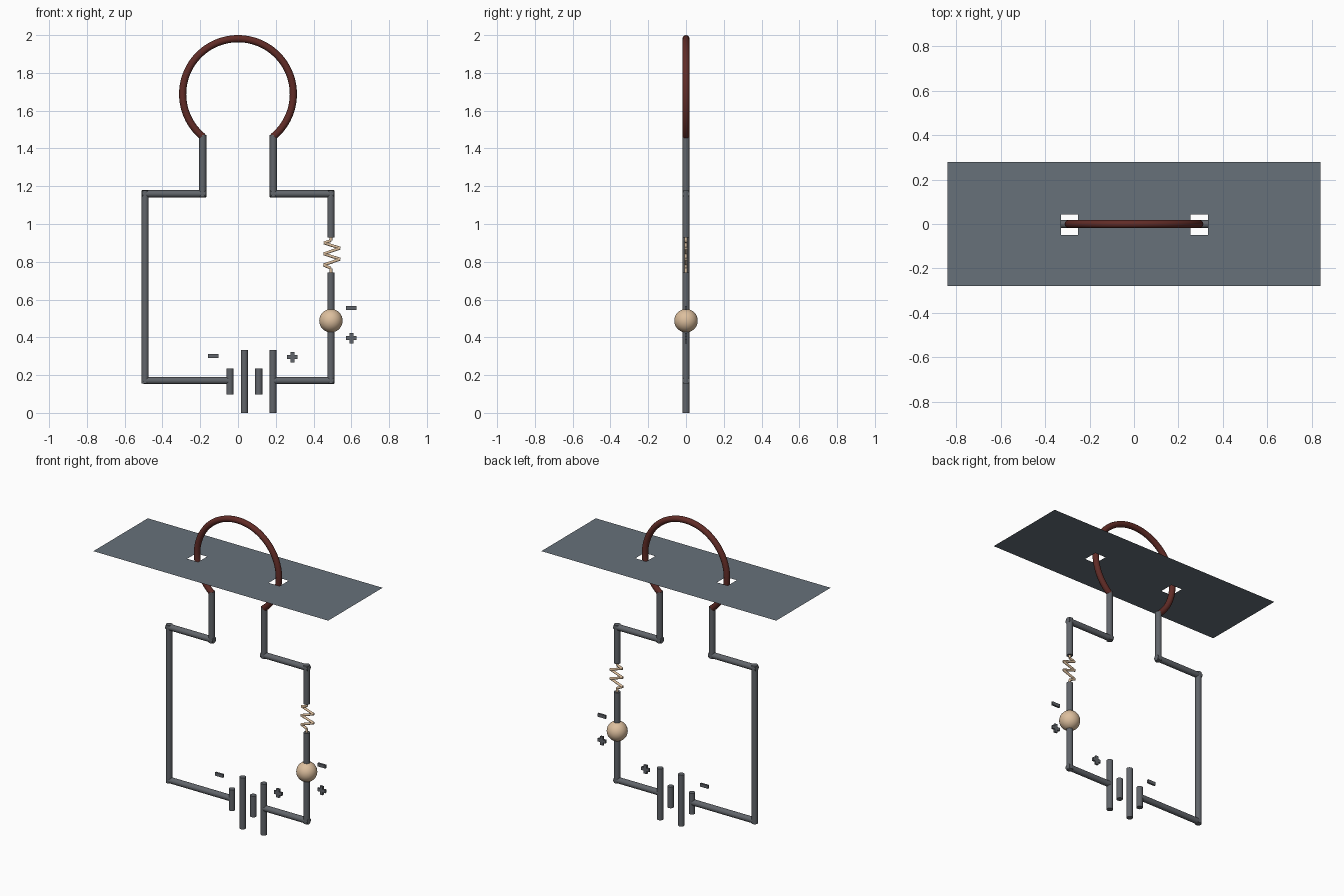
import bpy, bmesh, math
from mathutils import Vector

if "Cube" in bpy.data.objects:
    bpy.data.objects.remove(bpy.data.objects["Cube"])


def material(name, rgb):
    m = bpy.data.materials.new(name)
    m.diffuse_color = (*rgb, 1)
    m.use_nodes = True
    m.node_tree.nodes["Principled BSDF"].inputs["Base Color"].default_value = m.diffuse_color
    return m


SLATE = material("slate", (0.12, 0.13, 0.145))
SHEET = material("sheet_blue_grey", (0.135, 0.165, 0.195))
RED = material("dark_red", (0.12, 0.025, 0.02))
TAN = material("tan", (0.72, 0.52, 0.34))
R = 0.019


def from_bmesh(name, bm, mat):
    me = bpy.data.meshes.new(name)
    bm.to_mesh(me)
    bm.free()
    ob = bpy.data.objects.new(name, me)
    bpy.context.collection.objects.link(ob)
    me.materials.append(mat)
    return ob


def smooth(ob):
    bpy.ops.object.select_all(action='DESELECT')
    ob.select_set(True)
    bpy.context.view_layer.objects.active = ob
    bpy.ops.object.shade_smooth_by_angle(angle=math.radians(40))


def rod(name, a, b, r=R, mat=SLATE):
    """Capped cylinder between two (x, z) points in the y = 0 plane."""
    a, b = Vector((a[0], 0, a[1])), Vector((b[0], 0, b[1]))
    bpy.ops.mesh.primitive_cylinder_add(vertices=24, radius=r, depth=(b - a).length,
                                        location=(a + b) / 2)
    ob = bpy.context.object
    ob.name = name
    ob.rotation_euler = (b - a).to_track_quat('Z', 'Y').to_euler()
    ob.data.materials.append(mat)
    smooth(ob)
    return ob


def tube(name, pts, r, mat):
    """Swept round tube through (x, z) points, turned into a mesh."""
    cu = bpy.data.curves.new(name, 'CURVE')
    cu.dimensions = '3D'
    cu.bevel_depth = r
    cu.bevel_resolution = 4
    cu.use_fill_caps = True
    sp = cu.splines.new('POLY')
    sp.points.add(len(pts) - 1)
    for p, (x, z) in zip(sp.points, pts):
        p.co = (x, 0, z, 1)
    ob = bpy.data.objects.new(name, cu)
    bpy.context.collection.objects.link(ob)
    bpy.ops.object.select_all(action='DESELECT')
    ob.select_set(True)
    bpy.context.view_layer.objects.active = ob
    bpy.ops.object.convert(target='MESH')
    ob = bpy.context.object
    ob.data.materials.clear()
    ob.data.materials.append(mat)
    smooth(ob)


def sign(name, x, z, plus):
    """Extruded plus or minus marker."""
    a, b, d = 0.028, 0.0105, 0.006
    if plus:
        prof = [(-a, -b), (-b, -b), (-b, -a), (b, -a), (b, -b), (a, -b),
                (a, b), (b, b), (b, a), (-b, a), (-b, b), (-a, b)]
    else:
        prof = [(-a, -b), (a, -b), (a, b), (-a, b)]
    bm = bmesh.new()
    f = bm.faces.new([bm.verts.new((x + u, -d, z + v)) for u, v in prof])
    ext = bmesh.ops.extrude_face_region(bm, geom=[f], use_keep_orig=True)
    bmesh.ops.translate(bm, vec=(0, 2 * d, 0),
                        verts=[e for e in ext['geom'] if isinstance(e, bmesh.types.BMVert)])
    bmesh.ops.recalc_face_normals(bm, faces=bm.faces)
    from_bmesh(name, bm, SLATE)


# Open coil loop
ring_r, ring_z, gap = 0.293, 1.688, math.radians(-51)
N = 72
tube("coil_loop", [(ring_r * math.cos(t), ring_z + ring_r * math.sin(t))
                   for t in (gap + (math.pi - 2 * gap) * i / N for i in range(N + 1))], R, RED)

# Thin sheet with two square holes for the loop
sheet_z = 1.663
xs = [-0.84, -0.329, -0.251, 0.254, 0.332, 0.84]
ys = [-0.278, -0.049, 0.043, 0.278]
bm = bmesh.new()
grid = [[bm.verts.new((x, y, sheet_z)) for y in ys] for x in xs]
for i in range(5):
    for j in range(3):
        if j == 1 and i in (1, 3):
            continue
        bm.faces.new((grid[i][j], grid[i + 1][j], grid[i + 1][j + 1], grid[i][j + 1]))
from_bmesh("sheet", bm, SHEET)

# Wires shared by both sides
for side, s in (("left", -1), ("right", 1)):
    rod(f"{side}_loop_lead", (0.187 * s, 1.143), (0.187 * s, 1.472))
    rod(f"{side}_shoulder_wire", (0.17 * s, 1.16), (0.508 * s, 1.16))

# Left and right side wires
X = 0.492
rod("left_side_wire", (-X, 0.155), (-X, 1.178))
rod("left_bottom_wire", (-0.50, 0.171), (-0.045, 0.171))
rod("right_bottom_wire", (0.185, 0.171), (0.508, 0.171))
rod("right_lower_wire", (X, 0.155), (X, 0.46))
rod("right_middle_wire", (X, 0.52), (X, 0.742))
rod("right_upper_wire", (X, 0.928), (X, 1.178))

# Zigzag resistor
zig = [(X, 0.93), (X, 0.912), (0.455, 0.9), (0.541, 0.872), (0.453, 0.842),
       (0.541, 0.814), (0.453, 0.783), (X, 0.765), (X, 0.74)]
for i in range(len(zig) - 1):
    rod(f"resistor_segment_{i + 1}", zig[i], zig[i + 1], 0.0075, TAN)

# Meter ball
bpy.ops.mesh.primitive_uv_sphere_add(segments=32, ring_count=16, radius=0.062,
                                     location=(X, 0, 0.488))
ball = bpy.context.object
ball.name = "meter_ball"
ball.data.materials.append(TAN)
smooth(ball)

# Battery plates, short and long in turn
for i, x in enumerate((-0.043, 0.034, 0.11, 0.185)):
    h = 0.166 if i % 2 else 0.068
    rod(f"battery_plate_{i + 1}", (x, 0.166 - h), (x, 0.166 + h), R)

# Polarity markers
sign("battery_minus", -0.132, 0.3, False)
sign("battery_plus", 0.288, 0.295, True)
sign("meter_minus", 0.6, 0.556, False)
sign("meter_plus", 0.6, 0.396, True)
